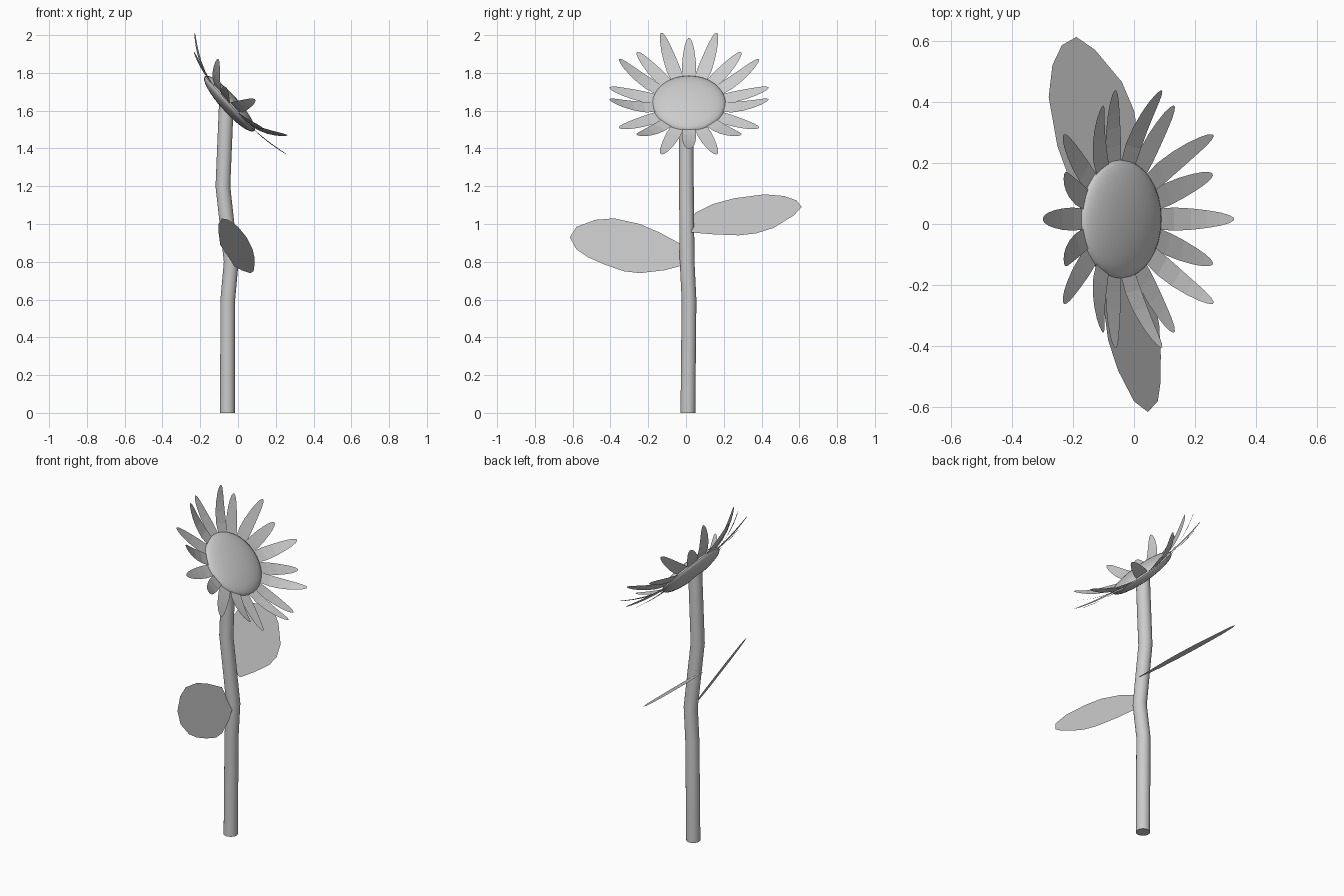
import bpy
from math import sin, cos, pi, radians
from mathutils import Vector, Matrix

if "Cube" in bpy.data.objects:
    bpy.data.objects.remove(bpy.data.objects["Cube"])


def make(name, verts, faces, smooth=False):
    me = bpy.data.meshes.new(name)
    me.from_pydata(verts, [], faces)
    me.update()
    ob = bpy.data.objects.new(name, me)
    bpy.context.collection.objects.link(ob)
    if smooth:
        bpy.ops.object.select_all(action='DESELECT')
        ob.select_set(True)
        bpy.context.view_layer.objects.active = ob
        bpy.ops.object.shade_smooth_by_angle(angle=radians(30))
    return ob


# Stem: horizontal rings swept along a slightly crooked path
SIDES, RAD = 24, 0.039
path = [(-.056, .01, 0), (-.054, .016, .6), (-.036, .006, .8),
        (-.08, .002, 1.2), (-.062, .001, 1.63)]
verts = [(x + RAD * cos(2 * pi * i / SIDES), y + RAD * sin(2 * pi * i / SIDES), z)
         for x, y, z in path for i in range(SIDES)]
faces = [(r * SIDES + i, r * SIDES + (i + 1) % SIDES,
          (r + 1) * SIDES + (i + 1) % SIDES, (r + 1) * SIDES + i)
         for r in range(len(path) - 1) for i in range(SIDES)]
faces += [tuple(reversed(range(SIDES))),
          tuple(range((len(path) - 1) * SIDES, len(path) * SIDES))]
make("stem", verts, faces, True)

# Flower frame: n faces out of the bloom, up and side lie in its plane
center = Vector((-.045, .016, 1.637))
n = Vector((.742, 0, .67)).normalized()
side = Vector((0, 1, 0))
up = n.cross(side)
if up.z < 0:
    up = -up

# Seed disc: flattened sphere tilted to the flower frame
bpy.ops.mesh.primitive_uv_sphere_add(segments=32, ring_count=16, radius=1)
disc = bpy.context.object
disc.name = "seed_disc"
rot = n.to_track_quat('Z', 'Y').to_matrix().to_4x4()
disc.data.transform(Matrix.Translation(center) @ rot
                    @ Matrix.Diagonal((.195, .195, .046, 1)))
bpy.ops.object.shade_smooth_by_angle(angle=radians(30))

# Petals: 18 around the disc, alternately flat and curled forward
profile = [(.12, .045), (.18, .068), (.24, .076), (.30, .070),
           (.35, .058), (.39, .043), (.415, .026), (.427, .008)]
verts, faces = [], []
for k in range(18):
    a = 2 * pi * k / 18
    out = up * cos(a) + side * sin(a)
    across = side * cos(a) - up * sin(a)
    lift = .115 if k % 2 else .045
    base = len(verts)
    for r, w in profile:
        t = (r - .12) / .307
        p = center + out * r + n * (lift * t ** 1.9)
        verts += [p - across * w / 2, p + across * w / 2]
    faces += [(base + 2 * j, base + 2 * j + 1, base + 2 * j + 3, base + 2 * j + 2)
              for j in range(len(profile) - 1)]
make("petals", verts, faces)


# Leaves: flat outlines given in (y, z), x follows the leaf's plane
def leaf(name, outline, plane):
    a, b, c = plane
    make(name, [(a + b * y + c * z, y, z) for y, z in outline],
         [tuple(range(len(outline)))])


leaf("upper_leaf",
     [(.02, 1.01), (.05, 1.06), (.14, 1.105), (.255, 1.136), (.415, 1.157),
      (.52, 1.148), (.585, 1.125), (.612, 1.09), (.57, 1.045), (.465, .98),
      (.37, .95), (.28, .94), (.15, .945), (.03, .955)],
     (1.284, 0, -1.351))
leaf("lower_leaf",
     [(-.02, .89), (-.14, .955), (-.245, 1.0), (-.38, 1.03), (-.48, 1.022),
      (-.58, .985), (-.615, .93), (-.58, .865), (-.52, .825), (-.43, .785),
      (-.33, .75), (-.245, .74), (-.115, .755), (-.02, .78)],
     (.476, -.278, -.647))
